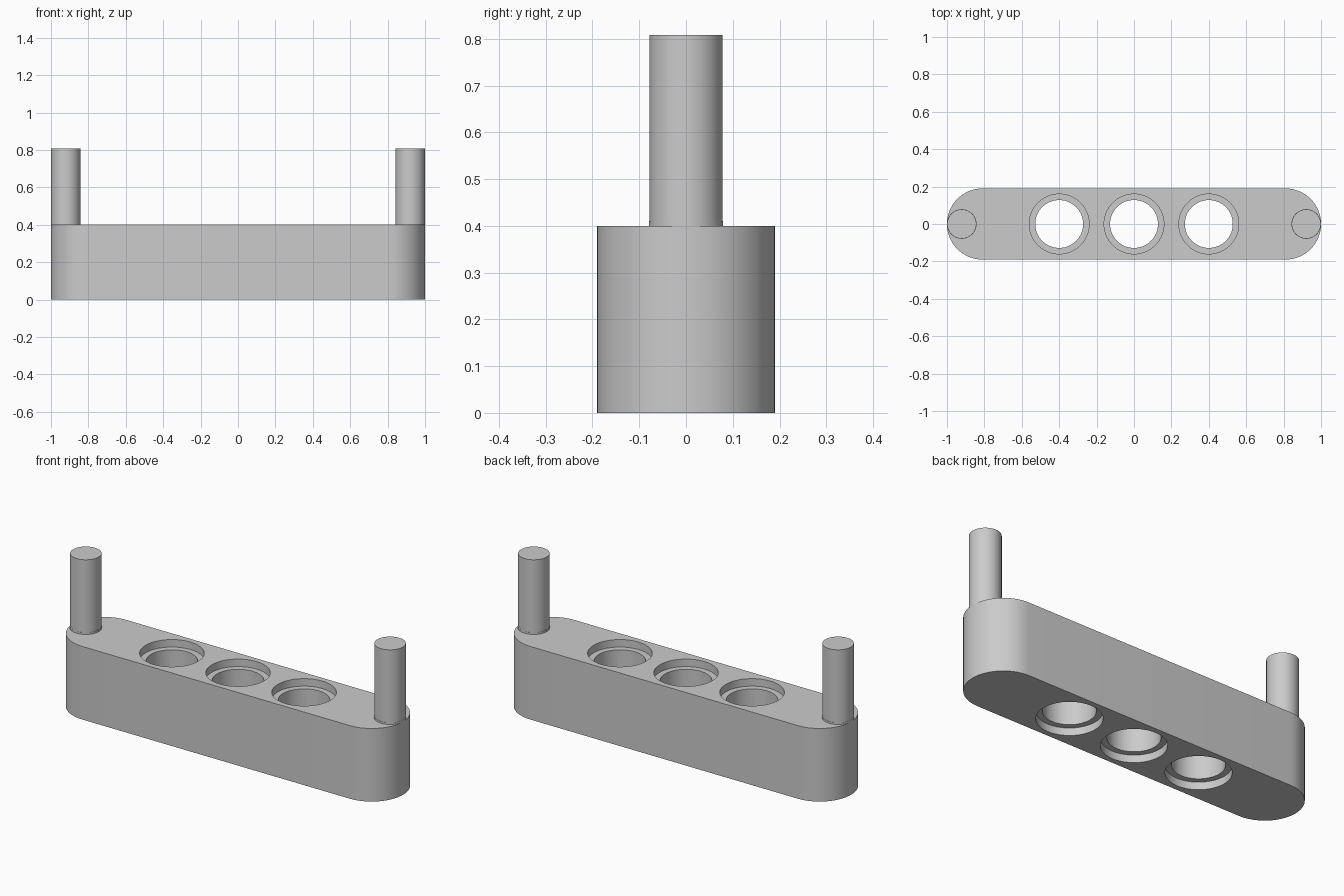
import bpy
import bmesh
from math import cos, sin, pi, radians

cube = bpy.data.objects.get("Cube")
if cube:
    bpy.data.objects.remove(cube, do_unlink=True)

LENGTH, RADIUS, HEIGHT = 2.0, 0.19, 0.40
PITCH, BORE, RECESS, DEPTH = 0.40, 0.128, 0.16, 0.041
PIN_R, PIN_TOP = 0.078, 0.808
SEG = 64

grey = bpy.data.materials.new("light grey")
grey.use_nodes = True
grey.diffuse_color = (0.6, 0.6, 0.6, 1)
grey.node_tree.nodes["Principled BSDF"].inputs["Base Color"].default_value = (0.6, 0.6, 0.6, 1)


def add_object(name, bm):
    bmesh.ops.recalc_face_normals(bm, faces=bm.faces)
    mesh = bpy.data.meshes.new(name)
    bm.to_mesh(mesh)
    bm.free()
    mesh.materials.append(grey)
    obj = bpy.data.objects.new(name, mesh)
    bpy.context.collection.objects.link(obj)
    return obj


def lathe(name, profile, x):
    """Solid of revolution about a vertical axis, from (radius, height) pairs."""
    bm = bmesh.new()
    rings = [[bm.verts.new((x + r * cos(2 * pi * i / SEG), r * sin(2 * pi * i / SEG), z))
              for i in range(SEG)] for r, z in profile]
    for low, high in zip(rings, rings[1:]):
        for i in range(SEG):
            j = (i + 1) % SEG
            bm.faces.new((low[i], low[j], high[j], high[i]))
    bm.faces.new(rings[0][::-1])
    bm.faces.new(rings[-1])
    return add_object(name, bm)


def smooth(obj):
    bpy.ops.object.select_all(action="DESELECT")
    obj.select_set(True)
    bpy.context.view_layer.objects.active = obj
    bpy.ops.object.shade_smooth_by_angle(angle=radians(30))


# Beam: round-ended outline, extruded upward
bm = bmesh.new()
outline = []
for side in (1, -1):
    for i in range(SEG // 2 + 1):
        a = -pi / 2 + 2 * pi * i / SEG
        outline.append(bm.verts.new((side * (LENGTH / 2 - RADIUS + RADIUS * cos(a)),
                                     side * RADIUS * sin(a), 0)))
base = bm.faces.new(outline)
top = bmesh.ops.extrude_face_region(bm, geom=[base], use_keep_orig=True)
bmesh.ops.translate(bm, vec=(0, 0, HEIGHT),
                    verts=[v for v in top["geom"] if isinstance(v, bmesh.types.BMVert)])
beam = add_object("beam", bm)

# Three through holes, recessed at both faces
OVER = 0.05
half = [(RECESS, -OVER), (RECESS, DEPTH), (BORE, DEPTH)]
profile = half + [(r, HEIGHT - z) for r, z in reversed(half)]
cutters = []
for k in (-1, 0, 1):
    cutter = lathe("hole_cutter", profile, k * PITCH)
    cutter.hide_render = True
    cut = beam.modifiers.new("hole", "BOOLEAN")
    cut.operation, cut.solver, cut.object = "DIFFERENCE", "EXACT", cutter
    cutters.append(cutter)
bpy.context.view_layer.objects.active = beam
for name in [m.name for m in beam.modifiers]:
    bpy.ops.object.modifier_apply(modifier=name)
for cutter in cutters:
    bpy.data.objects.remove(cutter, do_unlink=True)
smooth(beam)

# Upright end pins, each with a thin foot
for side, label in ((1, "left"), (-1, "right")):
    x = side * (LENGTH / 2 - PIN_R - 0.001)
    foot = PIN_R + 0.001
    smooth(lathe(label + "_pin", [(foot, HEIGHT - 0.01), (foot, HEIGHT + 0.01),
                                  (PIN_R, HEIGHT + 0.01), (PIN_R, PIN_TOP)], x))
